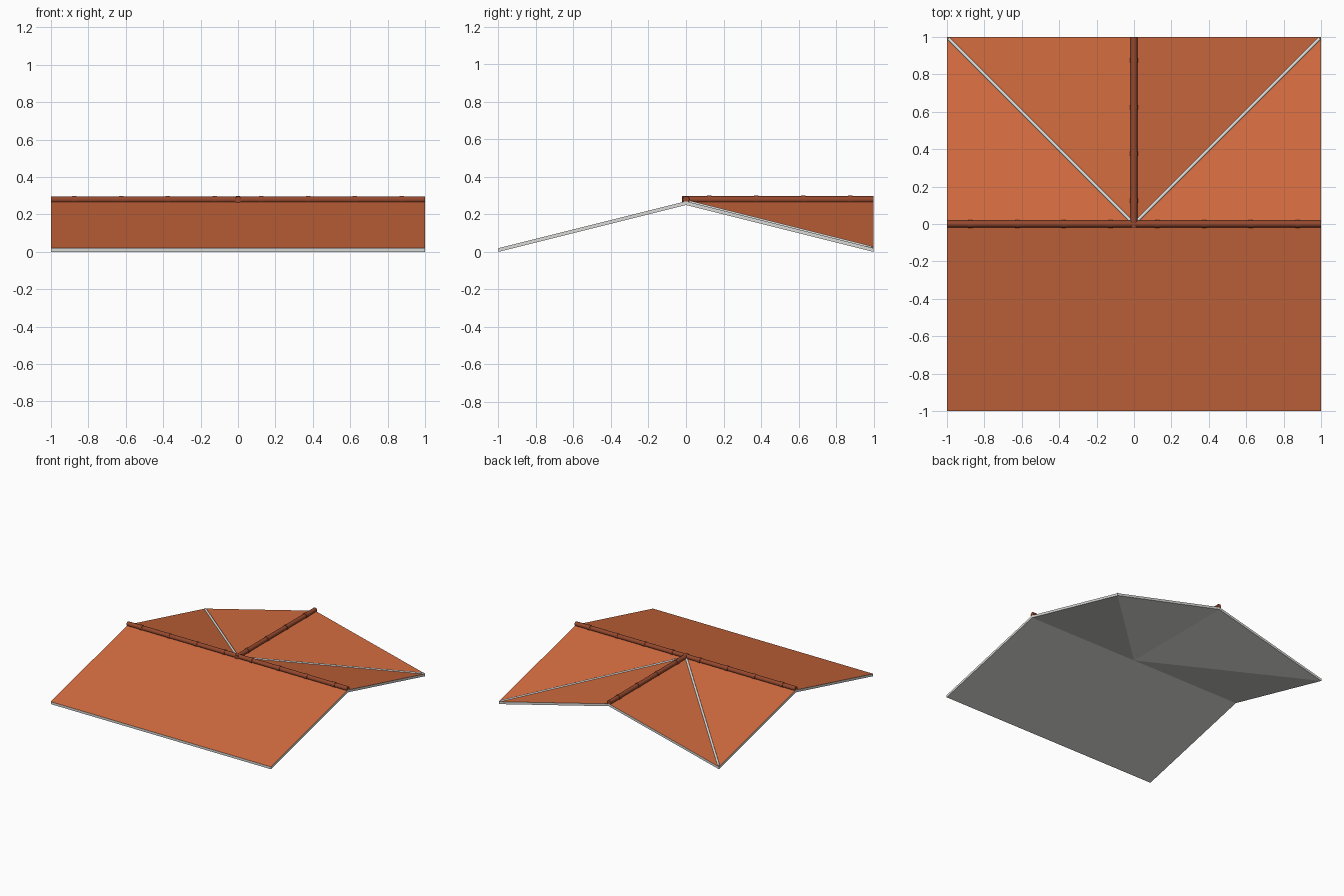
import bpy, bmesh
from mathutils import Vector

if "Cube" in bpy.data.objects:
    bpy.data.objects.remove(bpy.data.objects["Cube"])

RISE, THICK = 0.25, 0.02


def material(name, rgb):
    m = bpy.data.materials.new(name)
    m.diffuse_color = (*rgb, 1)
    m.use_nodes = True
    m.node_tree.nodes["Principled BSDF"].inputs["Base Color"].default_value = m.diffuse_color
    return m


tile = material("terracotta tile", (0.64, 0.148, 0.05))
ridge = material("dark ridge clay", (0.30, 0.065, 0.027))
board = material("light grey board", (0.70, 0.70, 0.68))


def add_object(name, bm, mats):
    me = bpy.data.meshes.new(name)
    bm.to_mesh(me)
    bm.free()
    for m in mats:
        me.materials.append(m)
    ob = bpy.data.objects.new(name, me)
    bpy.context.collection.objects.link(ob)
    return ob


def rod(name, a, b, radius, mat, sides=12):
    """Round bar between two points, smooth along its sides."""
    a, b = Vector(a), Vector(b)
    d = b - a
    bm = bmesh.new()
    bmesh.ops.create_cone(bm, cap_ends=True, segments=sides, radius1=radius,
                          radius2=radius, depth=d.length)
    for f in bm.faces:
        f.smooth = len(f.verts) == 4
    for e in bm.edges:
        e.smooth = all(f.smooth for f in e.link_faces)
    ob = add_object(name, bm, [mat])
    ob.rotation_euler = d.to_track_quat('Z', 'Y').to_euler()
    ob.location = (a + b) / 2
    return ob


# Roof slab: front slope, two side triangles and the rear gable's two slopes
bm = bmesh.new()


def vert(x, y, high):
    return bm.verts.new((x, y, THICK + RISE * high))


centre, back = vert(0, 0, 1), vert(0, 1, 1)
fl, fr = vert(-1, -1, 0), vert(1, -1, 0)
ml, mr = vert(-1, 0, 1), vert(1, 0, 1)
bl, br = vert(-1, 1, 0), vert(1, 1, 0)
for loop in ((fl, fr, mr, centre, ml), (centre, mr, br), (centre, br, back),
             (centre, back, bl), (centre, bl, ml)):
    bm.faces.new(loop)
top = list(bm.faces)
under = bmesh.ops.extrude_face_region(bm, geom=top, use_keep_orig=True)["geom"]
for v in under:
    if isinstance(v, bmesh.types.BMVert):
        v.co.z -= THICK
bmesh.ops.recalc_face_normals(bm, faces=bm.faces)
bm.normal_update()
for f in bm.faces:
    f.material_index = 0 if f.normal.z > 0.5 else 1   # tiles on top only
add_object("roof_slab", bm, [tile, board])

# Ridge caps with joint collars
z = THICK + RISE + 0.009
rod("main_ridge_cap", (-1, 0, z), (1, 0, z), 0.018, ridge)
rod("rear_ridge_cap", (0, -0.02, z), (0, 1, z), 0.018, ridge)
for i in range(8):
    x = -0.875 + 0.25 * i
    rod("main_ridge_collar", (x - 0.012, 0, z), (x + 0.012, 0, z), 0.021, ridge)
for i in range(4):
    y = 0.125 + 0.25 * i
    rod("rear_ridge_collar", (0, y - 0.012, z), (0, y + 0.012, z), 0.021, ridge)

# Valley flashing where the slopes meet
for s in (-1, 1):
    rod("valley_flashing", (0, 0, THICK + RISE), (s * 0.992, 0.992, THICK + 0.002),
        0.009, board, 8)
